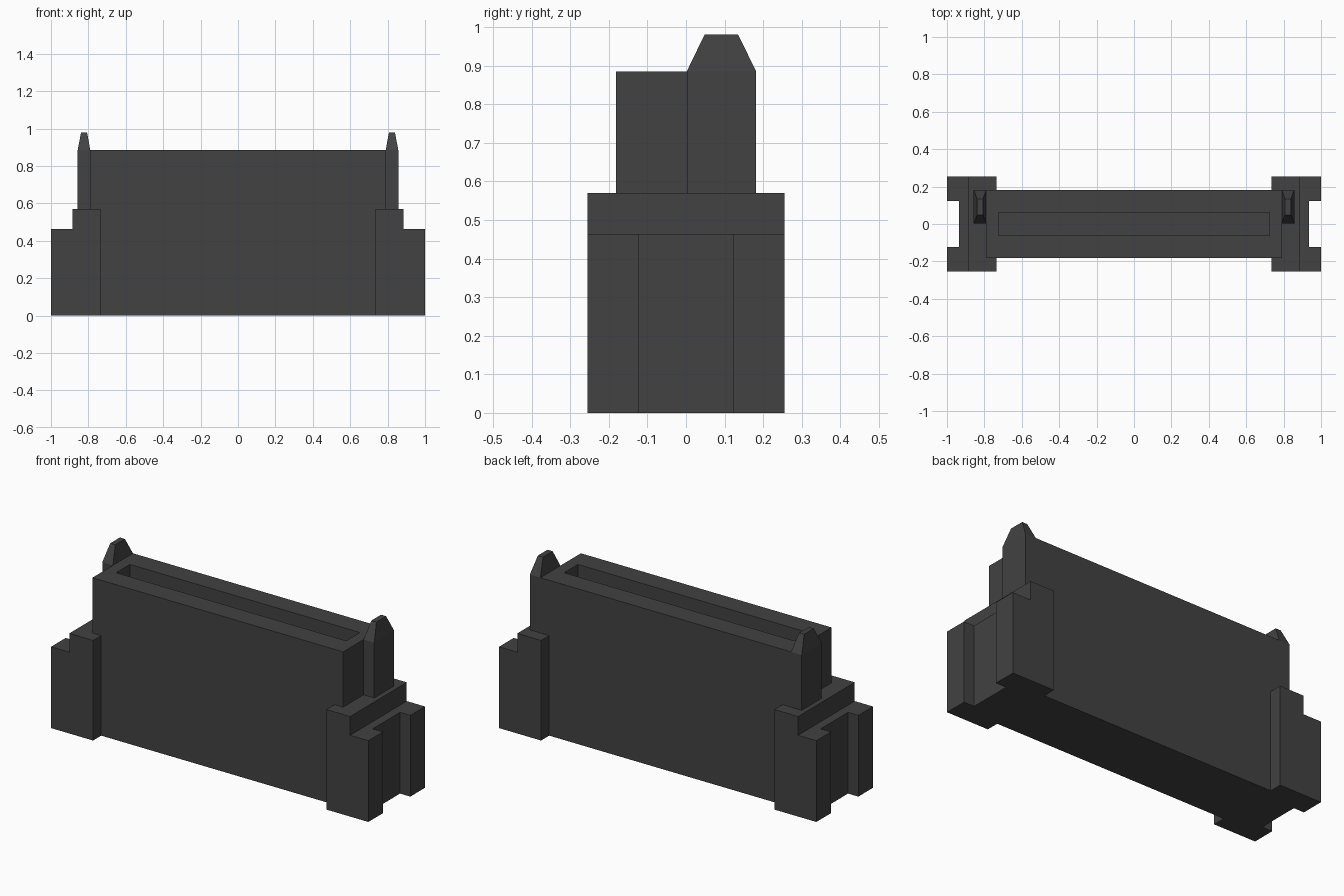
import bpy
import bmesh
from mathutils import Vector

cube = bpy.data.objects.get("Cube")
if cube:
    bpy.data.objects.remove(cube, do_unlink=True)

# Single dark plastic material
plastic = bpy.data.materials.new("dark grey plastic")
plastic.use_nodes = True
COLOUR = (0.054, 0.054, 0.054, 1)
plastic.diffuse_color = COLOUR
plastic.node_tree.nodes["Principled BSDF"].inputs["Base Color"].default_value = COLOUR


def finish(name, bm):
    bmesh.ops.recalc_face_normals(bm, faces=bm.faces)
    mesh = bpy.data.meshes.new(name)
    bm.to_mesh(mesh)
    bm.free()
    mesh.materials.append(plastic)
    obj = bpy.data.objects.new(name, mesh)
    bpy.context.collection.objects.link(obj)
    return obj


def prism(name, profile, y0, y1):
    """Extrude an x-z profile from y0 to y1."""
    bm = bmesh.new()
    face = bm.faces.new([bm.verts.new((x, y0, z)) for x, z in profile])
    ext = bmesh.ops.extrude_face_region(bm, geom=[face])["geom"]
    moved = [v for v in ext if isinstance(v, bmesh.types.BMVert)]
    bmesh.ops.translate(bm, verts=moved, vec=Vector((0, y1 - y0, 0)))
    return finish(name, bm)


def block(name, x0, x1, y0, y1, z0, z1):
    return prism(name, [(x0, z0), (x1, z0), (x1, z1), (x0, z1)], y0, y1)


def cut(obj, cutter):
    """Subtract the cutter from obj, then discard it."""
    cutter.hide_render = True
    mod = obj.modifiers.new("cut", 'BOOLEAN')
    mod.operation = 'DIFFERENCE'
    mod.solver = 'EXACT'
    mod.object = cutter
    bpy.context.view_layer.objects.active = obj
    bpy.ops.object.modifier_apply(modifier=mod.name)
    bpy.data.objects.remove(cutter, do_unlink=True)


# Housing: wider above the end brackets, with a long slot in the top
INNER, WALL, SHELF, TOP = 0.735, 0.79, 0.57, 0.885
housing = prism("housing", [(-INNER, 0), (INNER, 0), (INNER, SHELF), (WALL, SHELF),
                            (WALL, TOP), (-WALL, TOP), (-WALL, SHELF), (-INNER, SHELF)],
                -0.182, 0.182)
cut(housing, block("slot_cutter", -0.725, 0.725, -0.062, 0.062, 0.30, 1.0))


def peg(name, s):
    """Locating peg with a tapered tip."""
    bm = bmesh.new()
    rings = []
    for x0, x1, y0, y1, z in [(WALL, 0.857, 0.002, 0.182, SHELF),
                              (WALL, 0.857, 0.002, 0.182, TOP),
                              (0.807, 0.839, 0.048, 0.135, 0.98)]:
        rings.append([bm.verts.new((s * x, y, z))
                      for x, y in ((x0, y0), (x1, y0), (x1, y1), (x0, y1))])
    for low, high in zip(rings, rings[1:]):
        for i in range(4):
            j = (i + 1) % 4
            bm.faces.new((low[i], low[j], high[j], high[i]))
    bm.faces.new(rings[0])
    bm.faces.new(rings[-1])
    return finish(name, bm)


# Stepped end brackets with a vertical outer groove, plus a peg on each
for side, s in (("left", 1), ("right", -1)):
    bracket = prism(side + "_bracket",
                    [(s * x, z) for x, z in ((INNER, 0), (1, 0), (1, 0.463), (0.885, 0.463),
                                             (0.885, SHELF), (INNER, SHELF))],
                    -0.255, 0.255)
    xs = sorted((s * 0.935, s * 1.1))
    cut(bracket, block("groove_cutter", xs[0], xs[1], -0.123, 0.123, -0.1, 0.7))
    peg(side + "_peg", s)
